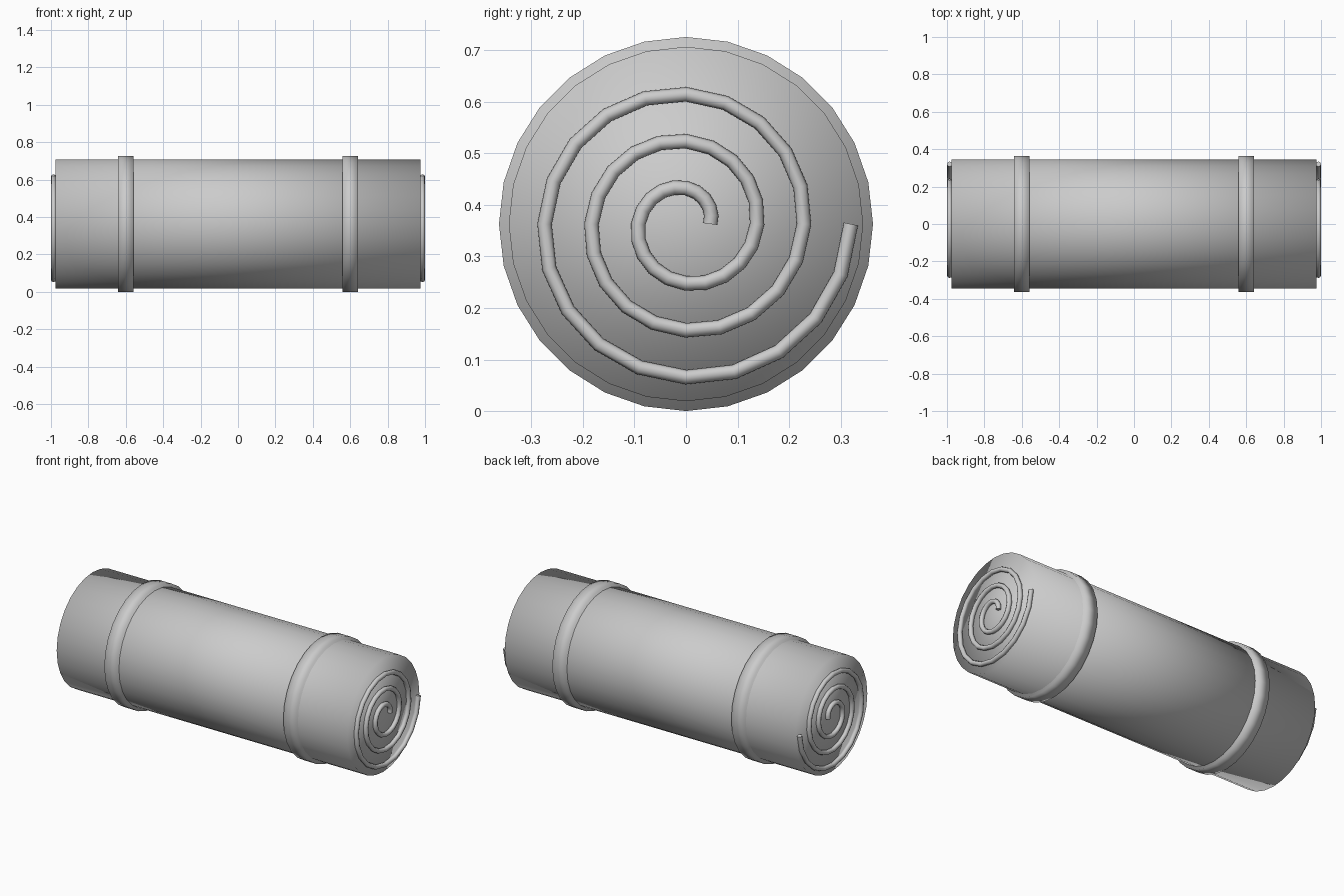
import bpy
from math import sin, cos, pi

if "Cube" in bpy.data.objects:
    bpy.data.objects.remove(bpy.data.objects["Cube"])

ZC = 0.363      # height of the roll axis
SIDES = 28


def roll(name, x, radius, length):
    """Smooth shaded 28-sided drum lying along x."""
    bpy.ops.mesh.primitive_cylinder_add(vertices=SIDES, radius=radius, depth=length,
                                        location=(x, 0, ZC), rotation=(0, pi / 2, 0))
    ob = bpy.context.object
    ob.name = name
    bpy.ops.object.shade_smooth()
    return ob


def spiral(name, side):
    """Three-turn cord on the end face at x = side."""
    curve = bpy.data.curves.new(name, 'CURVE')
    curve.dimensions = '3D'
    curve.bevel_depth = 0.014
    curve.bevel_resolution = 2
    curve.use_fill_caps = True
    steps = 60
    line = curve.splines.new('POLY')
    line.points.add(steps)
    for i, p in enumerate(line.points):
        a = 2 * pi * i / 20
        r = 0.047 + 0.273 * i / steps
        p.co = (side * 0.986, r * cos(a), ZC + r * sin(a), 1)
    line.use_smooth = True
    ob = bpy.data.objects.new(name, curve)
    bpy.context.collection.objects.link(ob)
    # turn the cord into a mesh
    bpy.ops.object.select_all(action='DESELECT')
    ob.select_set(True)
    bpy.context.view_layer.objects.active = ob
    bpy.ops.object.convert(target='MESH')


# rolled bedding
roll("rolled_body", 0, 0.344, 1.95)

# straps and end spirals, left and right
for label, s in (("left", -1), ("right", 1)):
    roll("strap_" + label, s * 0.6, 0.363, 0.085)
    spiral("end_spiral_" + label, s)
